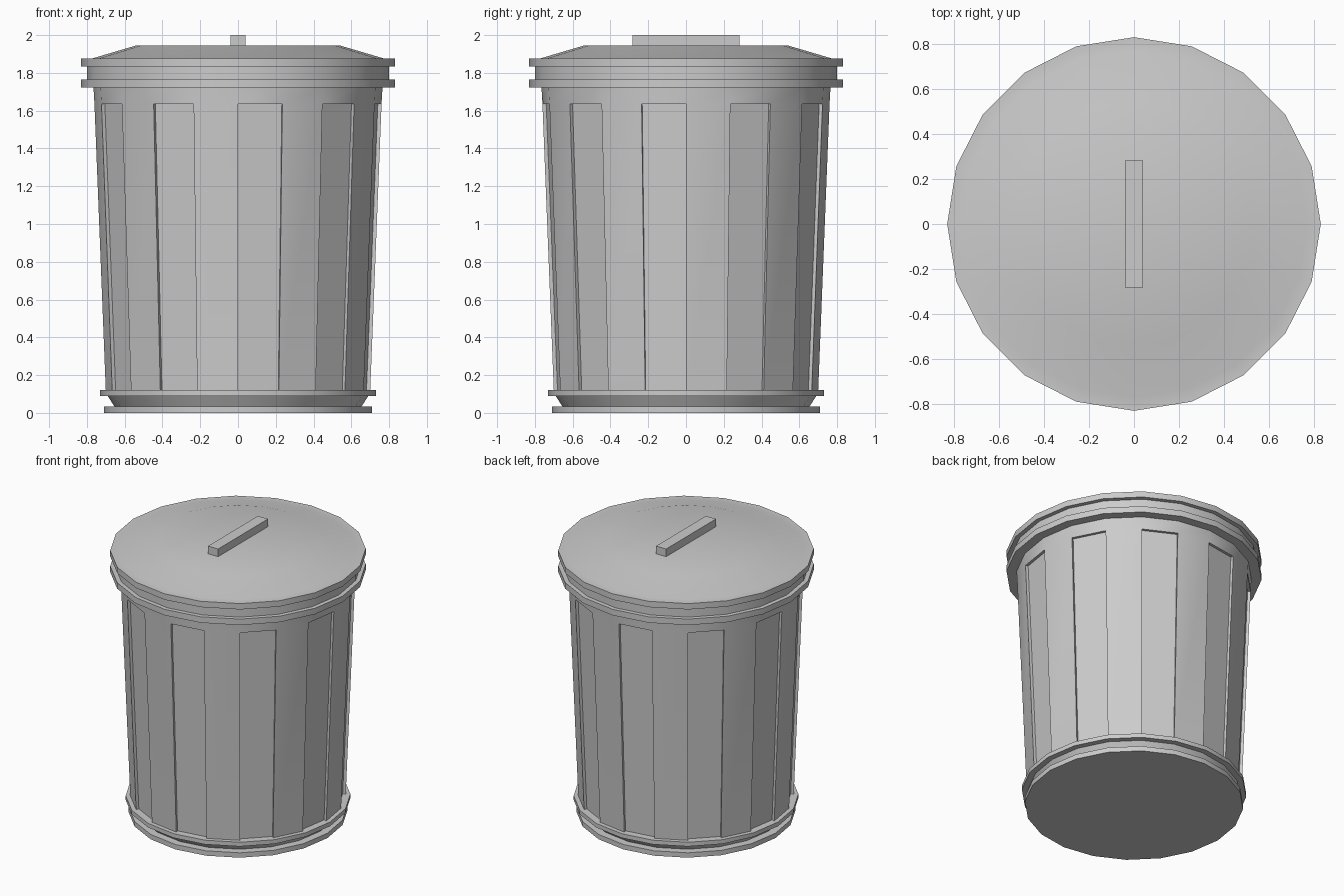
import bpy, bmesh, math

if "Cube" in bpy.data.objects:
    bpy.data.objects.remove(bpy.data.objects["Cube"])

SIDES = 20
PANEL_LOW, PANEL_HIGH, PANEL_DEPTH = 0.12, 1.635, 0.02


def lathe(name, profile, panels=False):
    """Spin a list of (radius, z) points into a 20-sided shell."""
    bm = bmesh.new()
    rings = []
    for r, z in profile:
        rings.append([bm.verts.new((r * math.cos(2 * math.pi * i / SIDES),
                                    r * math.sin(2 * math.pi * i / SIDES), z))
                      for i in range(SIDES)] if r > 0 else [bm.verts.new((0, 0, z))])
    recessed = []
    for k in range(len(rings) - 1):
        a, b = rings[k], rings[k + 1]
        for i in range(SIDES):
            j = (i + 1) % SIDES
            if len(a) == 1:
                loop = (a[0], b[j], b[i])
            elif len(b) == 1:
                loop = (a[i], a[j], b[0])
            else:
                loop = (a[i], a[j], b[j], b[i])
            face = bm.faces.new(loop)
            if panels and i % 2 == 1 and profile[k][1] == PANEL_LOW and profile[k + 1][1] == PANEL_HIGH:
                recessed.append(face)
    bm.normal_update()
    # Sunken panels on every other side
    if recessed:
        normals = [f.normal.copy() for f in recessed]
        faces = bmesh.ops.extrude_discrete_faces(bm, faces=recessed)["faces"]
        for face, n in zip(faces, normals):
            bmesh.ops.translate(bm, vec=-n * PANEL_DEPTH, verts=face.verts)
    mesh = bpy.data.meshes.new(name)
    bm.to_mesh(mesh)
    bm.free()
    obj = bpy.data.objects.new(name, mesh)
    bpy.context.collection.objects.link(obj)
    bpy.ops.object.select_all(action='DESELECT')
    obj.select_set(True)
    bpy.context.view_layer.objects.active = obj
    bpy.ops.object.shade_smooth_by_angle(angle=math.radians(30))
    return obj


# Can: foot, lower hoop, tapered wall and rim
lathe("can_body", [
    (0, 0), (0.71, 0), (0.71, 0.035), (0.655, 0.035), (0.69, 0.09),
    (0.73, 0.09), (0.73, PANEL_LOW), (0.70, PANEL_LOW), (0.76, PANEL_HIGH),
    (0.765, 1.723), (0.83, 1.723), (0.83, 1.766), (0.80, 1.766)], panels=True)

# Lid: skirt, lip and low dome
lathe("lid", [
    (0.80, 1.766), (0.80, 1.835), (0.83, 1.835), (0.83, 1.877),
    (0.77, 1.877), (0.54, 1.945), (0, 1.945)])

# Handle bar
bpy.ops.mesh.primitive_cube_add(size=1, location=(0, 0, 1.97))
handle = bpy.context.object
handle.name = "lid_handle"
handle.scale = (0.08, 0.565, 0.06)
